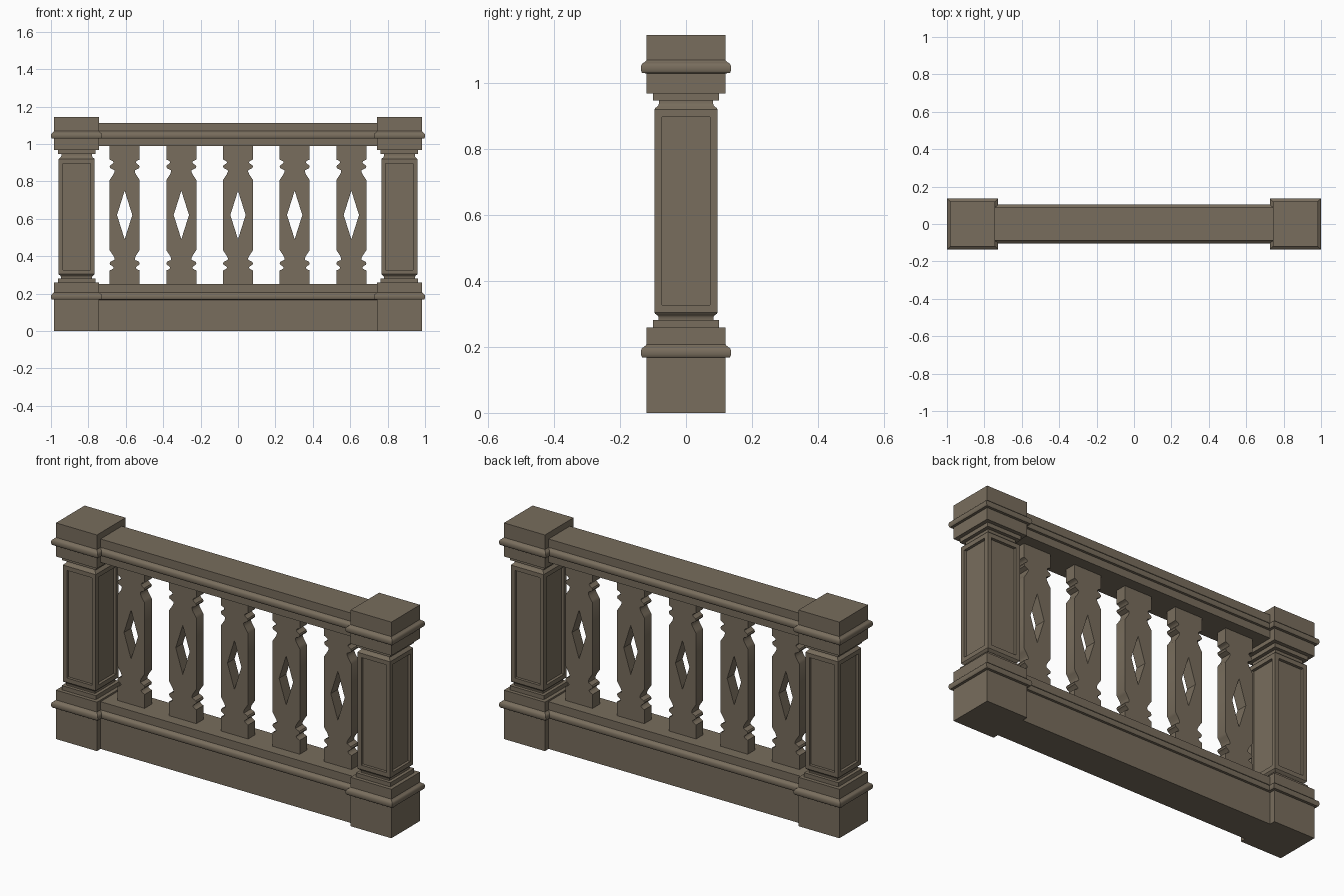
import bpy, bmesh, math

if "Cube" in bpy.data.objects:
    bpy.data.objects.remove(bpy.data.objects["Cube"])

stone = bpy.data.materials.new("weathered brown stone")
stone.diffuse_color = (0.188, 0.153, 0.109, 1)
stone.use_nodes = True
stone.node_tree.nodes["Principled BSDF"].inputs["Base Color"].default_value = stone.diffuse_color

POST_X, BAL_STEP = 0.863, 0.303


def finish(bm, name):
    """Turn a bmesh into a shaded object."""
    bmesh.ops.recalc_face_normals(bm, faces=bm.faces)
    mesh = bpy.data.meshes.new(name)
    bm.to_mesh(mesh)
    bm.free()
    mesh.materials.append(stone)
    obj = bpy.data.objects.new(name, mesh)
    bpy.context.collection.objects.link(obj)
    bpy.ops.object.select_all(action='DESELECT')
    obj.select_set(True)
    bpy.context.view_layer.objects.active = obj
    bpy.ops.object.shade_smooth_by_angle(angle=math.radians(35))
    return obj


def bead(half, z0, z1, out):
    """Rounded moulding that swells out from a face at distance half."""
    pts = [(half, z0), (half + out * 0.55, z0 + 0.001)]
    for i in range(1, 8):
        a = -math.pi / 2 + math.pi * i / 8
        pts.append((half + out * (0.55 + 0.45 * math.cos(a)),
                    (z0 + z1 - 0.009) / 2 + (z1 - z0 - 0.009) / 2 * math.sin(a)))
    return pts + [(half + out * 0.5, z1 - 0.008), (half + out * 0.2, z1 - 0.004), (half, z1)]


def bridge(bm, a, b):
    n = len(a)
    return [bm.faces.new((a[i], a[(i + 1) % n], b[(i + 1) % n], b[i])) for i in range(n)]


def make_post(name, x):
    """Square post swept from a half-width/height profile, with sunk panels."""
    prof = [(0.12, 0)] + bead(0.12, 0.167, 0.207, 0.017) + [
        (0.12, 0.259), (0.1, 0.259), (0.1, 0.281), (0.083, 0.281), (0.083, 0.29),
        (0.087, 0.296), (0.093, 0.3), (0.096, 0.304),
        (0.096, 0.919), (0.092, 0.924), (0.085, 0.929), (0.082, 0.936), (0.082, 0.946),
        (0.1, 0.946), (0.1, 0.967), (0.12, 0.967)]
    prof += bead(0.12, 1.028, 1.068, 0.017) + [(0.12, 1.145)]
    bm = bmesh.new()
    rings = [[bm.verts.new((x + sx * h, sy * h, z))
              for sx, sy in ((-1, -1), (1, -1), (1, 1), (-1, 1))] for h, z in prof]
    panels = []
    for i in range(len(rings) - 1):
        faces = bridge(bm, rings[i], rings[i + 1])
        if prof[i + 1][1] - prof[i][1] > 0.4:
            panels = faces
    bm.faces.new(rings[0])
    bm.faces.new(rings[-1])
    bmesh.ops.recalc_face_normals(bm, faces=bm.faces)
    bmesh.ops.inset_individual(bm, faces=panels, thickness=0.032)
    # sink each framed panel
    for f in panels:
        normal = f.normal.copy()
        new = bmesh.ops.extrude_discrete_faces(bm, faces=[f])["faces"][0]
        bmesh.ops.translate(bm, verts=new.verts, vec=normal * -0.015)
    return finish(bm, name)


def make_rail(name, prof):
    """Rail with a mirrored profile, running between the posts."""
    outline = prof + [(-y, z) for y, z in reversed(prof)]
    bm = bmesh.new()
    ends = [[bm.verts.new((x, y, z)) for y, z in outline] for x in (-0.75, 0.75)]
    bridge(bm, *ends)
    for e in ends:
        bm.faces.new(e)
    return finish(bm, name)


def make_baluster(name, x):
    """Flat sawn baluster with a diamond hole; built as a quarter and mirrored."""
    mid, t = 0.62, 0.03
    # outer edge from the middle up, as (half width, height above middle)
    edge = [(0.08, 0), (0.08, 0.188), (0.072, 0.2), (0.06, 0.218), (0.054, 0.232),
            (0.055, 0.24), (0.066, 0.245), (0.076, 0.25), (0.08, 0.258), (0.077, 0.266),
            (0.066, 0.273), (0.059, 0.28), (0.062, 0.287), (0.07, 0.292), (0.08, 0.296),
            (0.08, 0.375)]
    outline = [(0.041, 0)] + edge + [(0, 0.375), (0, 0.13)]
    bm = bmesh.new()
    for sx in (-1, 1):
        for sz in (-1, 1):
            front, back = ([bm.verts.new((x + sx * w, y, mid + sz * h)) for w, h in outline]
                           for y in (-t, t))
            bm.faces.new(front)
            bm.faces.new(back)
            for i in range(len(outline)):
                j = (i + 1) % len(outline)
                on_seam = (outline[i][0] == outline[j][0] == 0
                           or outline[i][1] == outline[j][1] == 0)
                if not on_seam:
                    bm.faces.new((front[i], front[j], back[j], back[i]))
    bmesh.ops.remove_doubles(bm, verts=bm.verts, dist=1e-5)
    return finish(bm, name)


# end posts
make_post("left_post", -POST_X)
make_post("right_post", POST_X)

# bottom plinth rail and top handrail
make_rail("bottom_rail", [(0.089, 0)] + bead(0.089, 0.167, 0.207, 0.015) + [(0.089, 0.25)])
make_rail("top_rail", [(0.089, 0.988)] + bead(0.089, 1.028, 1.068, 0.015) + [(0.089, 1.112)])

# row of balusters
for k in range(5):
    make_baluster(f"baluster_{k + 1}", (k - 2) * BAL_STEP)
